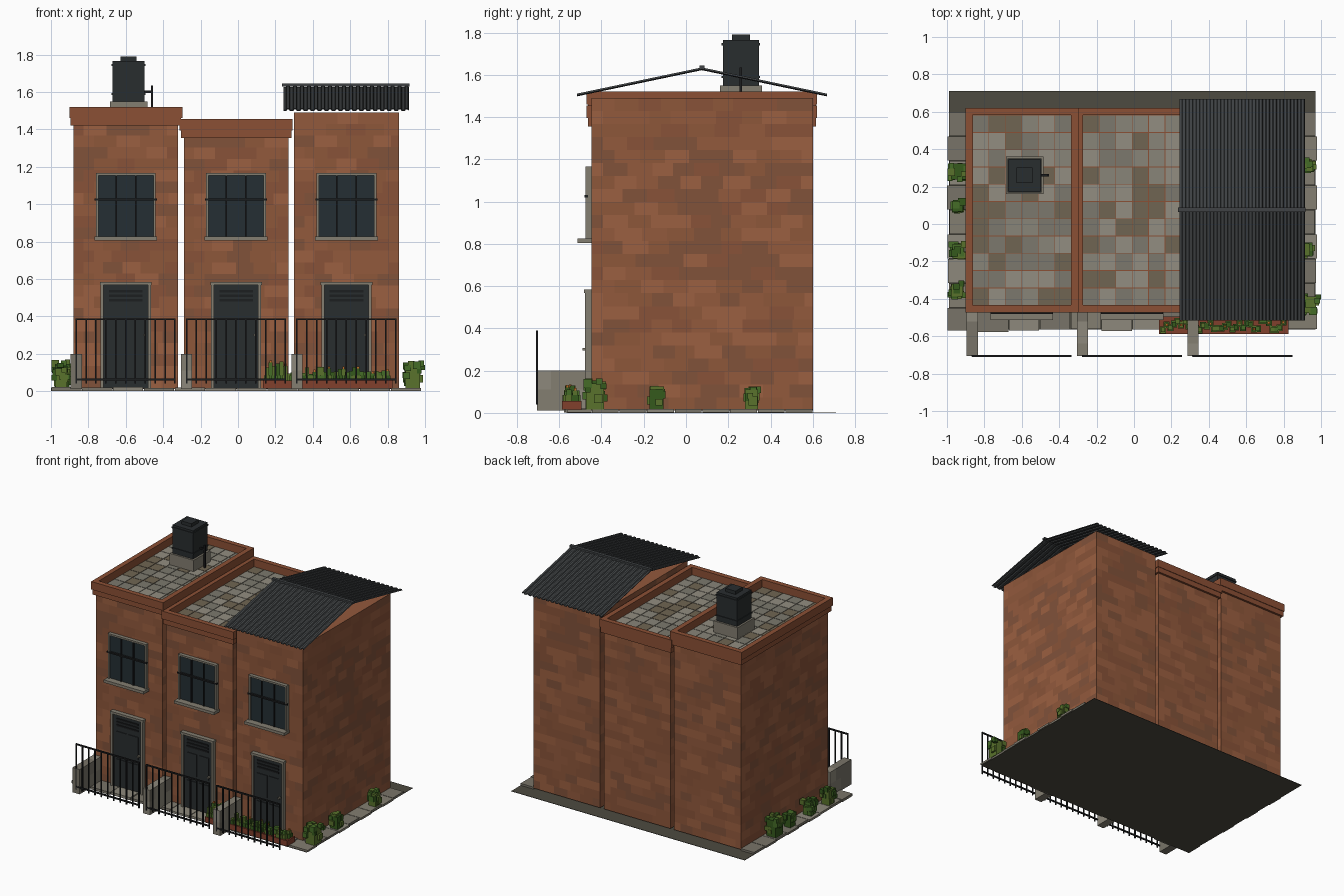
import bpy, bmesh, random
from mathutils import Vector, Matrix

if "Cube" in bpy.data.objects:
    bpy.data.objects.remove(bpy.data.objects["Cube"])

random.seed(4)


def mat(name, *rgb):
    m = bpy.data.materials.new(name)
    m.diffuse_color = (*rgb, 1)
    m.use_nodes = True
    m.node_tree.nodes["Principled BSDF"].inputs["Base Color"].default_value = m.diffuse_color
    return m


BRICK = [mat("brick_%d" % i, *c) for i, c in enumerate(
    [(.29, .10, .046), (.25, .086, .04), (.33, .115, .052), (.22, .085, .042), (.27, .095, .042)])]
TILE = [mat("tile_%d" % i, *c) for i, c in enumerate(
    [(.25, .235, .19), (.20, .19, .155), (.29, .27, .22), (.16, .13, .085)])]
LEAF = [mat("leaf_%d" % i, *c) for i, c in enumerate(
    [(.035, .10, .012), (.06, .15, .02), (.10, .17, .025)])]
STONE = [mat("stone_%d" % i, *c) for i, c in enumerate(
    [(.23, .21, .165), (.19, .175, .14), (.27, .25, .2)])]
COPING = [mat("coping", .26, .08, .035)]
IRON = [mat("iron", .012, .013, .014)]
DARK = [mat("dark_paint", .022, .026, .028)]
GLASS = [mat("glass", .018, .028, .033)]
SHEET = [mat("roof_sheet", .05, .055, .058)]
EARTH = [mat("earth", .075, .07, .052)]
CLAY = [mat("clay", .22, .05, .025)]
FLOWER = [mat("flower", .5, .15, .02)]


def finish(name, bm, mats):
    me = bpy.data.meshes.new(name)
    bm.to_mesh(me)
    bm.free()
    for m in mats:
        me.materials.append(m)
    ob = bpy.data.objects.new(name, me)
    bpy.context.collection.objects.link(ob)
    return ob


def boxes(name, items, mats):
    """One object from boxes (x0, x1, y0, y1, z0, z1), each with a random tone."""
    bm = bmesh.new()
    for x0, x1, y0, y1, z0, z1 in items:
        m = Matrix.Translation(((x0 + x1) / 2, (y0 + y1) / 2, (z0 + z1) / 2)) \
            @ Matrix.Diagonal((x1 - x0, y1 - y0, z1 - z0, 1))
        k = random.randrange(len(mats))
        for v in bmesh.ops.create_cube(bm, size=1, matrix=m)["verts"]:
            for f in v.link_faces:
                f.material_index = k
    return finish(name, bm, mats)


def frame(x0, x1, y0, y1, z0, z1, t):
    """Rectangular ring of thickness t, lying flat."""
    return [(x0, x1, y0, y0 + t, z0, z1), (x0, x1, y1 - t, y1, z0, z1),
            (x0, x0 + t, y0 + t, y1 - t, z0, z1), (x1 - t, x1, y0 + t, y1 - t, z0, z1)]


def brick_walls(name, x0, x1, y0, y1, z0, z1):
    """Four walls laid as staggered brick faces, with closed top and bottom."""
    bm = bmesh.new()
    rows = round((z1 - z0) / .0625)
    h = (z1 - z0) / rows
    P = [Vector(p) for p in ((x0, y0, 0), (x1, y0, 0), (x1, y1, 0), (x0, y1, 0))]

    def quad(pts, k=0):
        bm.faces.new([bm.verts.new(p) for p in pts]).material_index = k
    for s in range(4):
        a, b = P[s], P[(s + 1) % 4]
        length = (b - a).length
        d = (b - a) / length
        for r in range(rows):
            lo, hi = Vector((0, 0, z0 + r * h)), Vector((0, 0, z0 + (r + 1) * h))
            t, end = 0, .055 + .055 * (r % 2)
            while t < length:
                end = length if end > length - .04 else end
                p, q = a + d * t, a + d * end
                quad([p + lo, q + lo, q + hi, p + hi], random.randrange(len(BRICK)))
                t, end = end, end + random.uniform(.09, .13)
    quad([p + Vector((0, 0, z1)) for p in P])
    quad([p + Vector((0, 0, z0)) for p in reversed(P)])
    return finish(name, bm, BRICK)


# Houses: (name, centre x, wall top, parapet top or None)
YF, YB = -.448, .60
for name, c, top, par in (("left", -.60, 1.43, 1.52), ("middle", -.01, 1.365, 1.455), ("right", .58, 1.49, None)):
    brick_walls(name + "_house_walls", c - .28, c + .28, YF, YB, .012, top)
    if par:
        # Cornice, parapet and tiled flat roof
        deck = par - .06
        boxes(name + "_cornice", [(c - .296, c + .296, YF - .016, YB + .016, par - .1, deck)], COPING)
        boxes(name + "_parapet", frame(c - .302, c + .302, YF - .024, YB + .02, deck, par, .038), COPING)
        tx, ty = .528 / 6, 1.016 / 11
        boxes(name + "_roof_tiles", [
            (c - .264 + i * tx + .002, c - .264 + (i + 1) * tx - .002,
             -.434 + j * ty + .002, -.434 + (j + 1) * ty - .002, deck, deck + .004)
            for i in range(6) for j in range(11)], TILE)

    # Window: stone surround, glass, sill and bars
    boxes(name + "_window_frame", [
        (c - .16, c - .147, -.476, YF, .825, 1.166), (c + .147, c + .16, -.476, YF, .825, 1.166),
        (c - .147, c + .147, -.476, YF, 1.153, 1.166), (c - .168, c + .168, -.514, YF, .805, .826)], STONE[:1])
    boxes(name + "_window_glass", [(c - .147, c + .147, -.465, YF, .826, 1.153)], GLASS)
    boxes(name + "_window_bars", [(c + d - .004, c + d + .004, -.474, -.464, .826, 1.16) for d in (-.052, .052)]
          + [(c - .166, c + .166, -.48, -.464, 1.02, 1.031)], IRON)

    # Door: surround, leaf, louvres, panels, knob and step
    boxes(name + "_door_frame", [
        (c - .134, c - .118, -.478, YF, .015, .57), (c + .118, c + .134, -.478, YF, .015, .57),
        (c - .138, c + .138, -.482, YF, .568, .585)], STONE[:1])
    boxes(name + "_door", [(c - .118, c + .118, -.466, YF, .015, .568)], DARK)
    boxes(name + "_door_louvres", [(c - .09, c + .09, -.473, -.465, z, z + .012) for z in (.48, .504, .528)], IRON)
    boxes(name + "_door_panels", [(c + s - .042, c + s + .042, -.471, -.465, z, z + .17)
                                  for s in (-.05, .05) for z in (.06, .27)], DARK)
    boxes(name + "_door_knob", [(c + .094, c + .106, -.49, -.465, .295, .307)], STONE[:1])

    # Low divider wall of stone blocks
    dx = c - .265
    boxes(name + "_yard_wall", [
        (dx - .03, dx + .03, y0, y1, z0, z1) for z0, z1, ys in
        ((.012, .11, (-.706, -.58, YF)), (.11, .2, (-.706, -.64, -.52, YF)))
        for y0, y1 in zip(ys, ys[1:])], STONE)

    # Iron railing
    boxes(name + "_railing", [(c - .265 + i * .0528 - .004, c - .265 + i * .0528 + .004, -.709, -.701, .04, .388)
                              for i in range(11)]
          + [(c - .267, c + .267, -.71, -.7, z, z + .01) for z in (.058, .38)], IRON)

# Corrugated gable roof on the right house, open at the ends
bm = bmesh.new()
n, x0, x1 = 18, .242, .913
pitch = (x1 - x0) / n
prof = []
for i in range(n):
    prof += [(x0 + pitch * (i + f), dz) for f, dz in ((0, 0), (.4, 0), (.5, .008), (.9, .008))]
prof.append((x1, 0))
rows = [[bm.verts.new((x, y, z + dz)) for x, dz in prof] for y, z in ((-.517, 1.503), (.075, 1.627), (.667, 1.503))]
for a, b in zip(rows, rows[1:]):
    for i in range(len(prof) - 1):
        bm.faces.new((a[i], a[i + 1], b[i + 1], b[i]))
roof = finish("corrugated_roof", bm, SHEET)
sol = roof.modifiers.new("thickness", 'SOLIDIFY')
sol.thickness = .005
boxes("roof_ridge_cap", [(.236, .918, .064, .088, 1.628, 1.644)], SHEET)

# Water tank on its stand
tx, ty = -.585, .26


def tank_box(h, z0, z1):
    return (tx - h, tx + h, ty - h, ty + h, z0, z1)


boxes("tank_stand", [tank_box(.1, 1.46, 1.55)], STONE[:1])
boxes("water_tank", [tank_box(.086, 1.55, 1.765), tank_box(.091, 1.585, 1.594),
                     tank_box(.091, 1.74, 1.75), tank_box(.042, 1.765, 1.79)], DARK)
boxes("tank_pipe", [(-.5, -.46, ty - .006, ty + .006, 1.595, 1.607),
                    (-.466, -.454, ty - .006, ty + .006, 1.464, 1.635)], IRON)

# Ground sheet and paving stones round three sides
boxes("ground", [(-.99, .97, -.565, .71, 0, .003)], EARTH)
pave = []
for i in range(12):
    x = -1 + i * .165
    pave.append((x + .002, x + .163, -.57 + random.uniform(-.008, .012), YF, .002, .016 + random.uniform(0, .006)))
for i in range(8):
    y = YF + i * .131
    j = random.uniform(0, .015)
    pave.append((-1 + j, -.88, y + .002, y + .129, .002, .018))
    pave.append((.86, .98 - j, y + .002, y + .129, .002, .018))
boxes("paving", pave, STONE)


# Blocky shrubs beside the end walls
def shrub(name, cx, cy, r, h):
    items = [(cx - r * .6, cx + r * .6, cy - r * .65, cy + r * .65, .016, h * .85)]
    for _ in range(18):
        s = random.uniform(.013, .021)
        x, y = cx + random.uniform(-1, 1) * (r - s), cy + random.uniform(-1, 1) * (r - s)
        z = random.uniform(.04, h - s)
        items.append((x - s, x + s, y - s, y + s, z - s, z + s))
    boxes(name, items, LEAF)


for i, (x, y, r, h) in enumerate((
        (-.94, .28, .065, .17), (-.94, .10, .045, .13), (-.94, -.14, .052, .14), (-.945, -.355, .052, .15),
        (.93, .31, .047, .13), (.925, -.14, .05, .13), (.935, -.43, .065, .165))):
    shrub("shrub_%d" % i, x, y, r, h)

# Clay planter with leaves and flowers
boxes("planter", frame(.135, .825, -.588, -.495, .015, .057, .012)
      + [(.147, .813, -.576, -.507, .015, .05)], CLAY)
leaves, flowers = [], []
for i in range(34):
    x, y = .155 + i * .0195, random.uniform(-.567, -.515)
    h = random.uniform(.09, .13) + (.03 if i < 6 else 0)
    leaves.append((x - .011, x + .011, y - .012, y + .012, .05, h))
    leaves.append((x - .016, x + .016, y - .018, y + .018, .05, .085))
    if i % 4 == 1:
        flowers.append((x - .006, x + .006, y - .006, y + .006, h, h + .012))
boxes("planter_leaves", leaves, LEAF)
boxes("planter_flowers", flowers, FLOWER)
